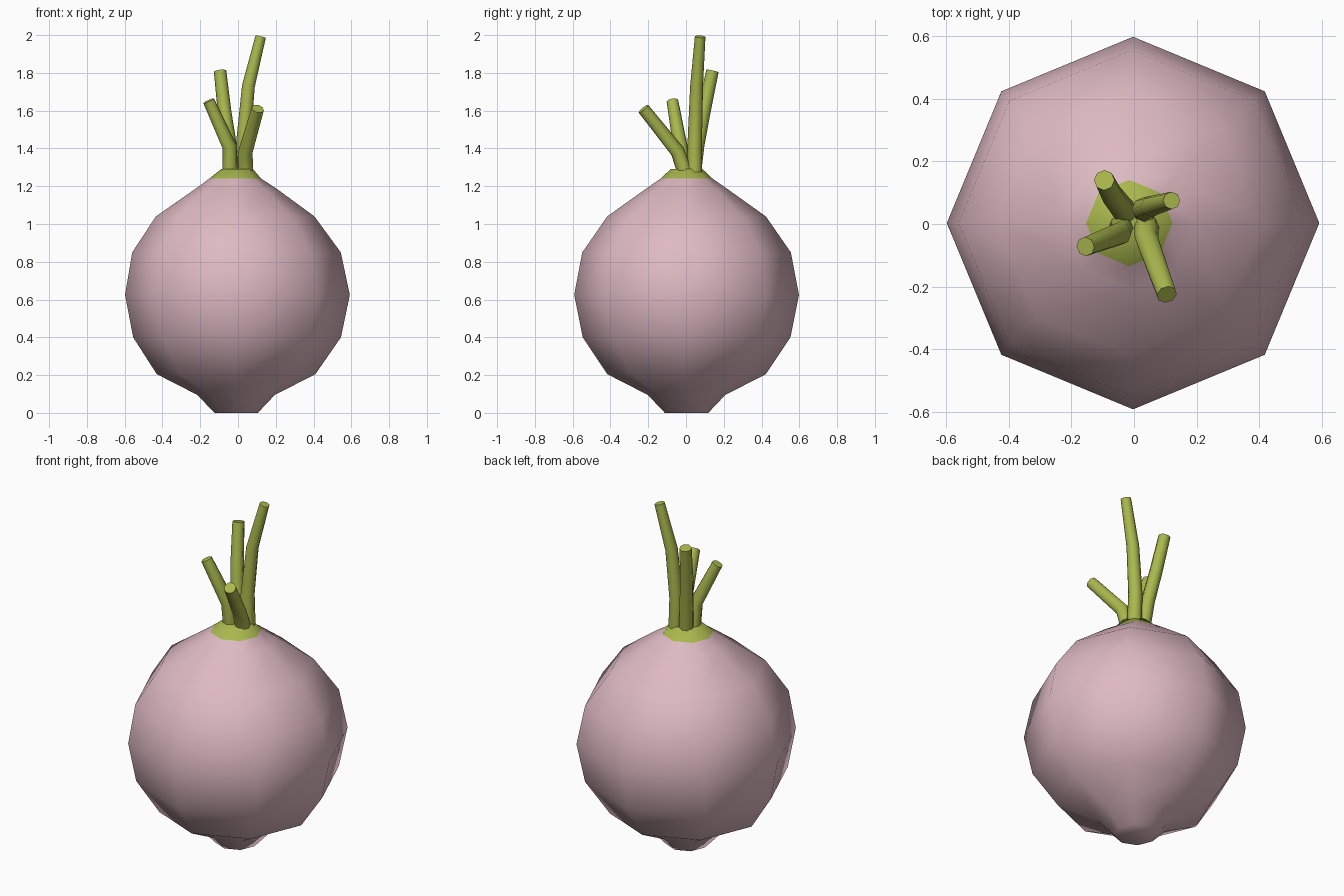
import bpy, bmesh, math
from mathutils import Vector

if "Cube" in bpy.data.objects:
    bpy.data.objects.remove(bpy.data.objects["Cube"])


def material(name, color):
    m = bpy.data.materials.new(name)
    m.diffuse_color = (*color, 1)
    m.use_nodes = True
    m.node_tree.nodes["Principled BSDF"].inputs["Base Color"].default_value = m.diffuse_color
    return m


pink = material("pale_pink_skin", (0.73, 0.49, 0.54))
green = material("leaf_green", (0.40, 0.48, 0.075))


def loft(name, rings, mats, rule=None, angle=60):
    """Skin a list of equal-length vertex rings and cap both ends."""
    bm = bmesh.new()
    loops = [[bm.verts.new(p) for p in ring] for ring in rings]
    n = len(loops[0])
    for a, b in zip(loops, loops[1:]):
        for i in range(n):
            j = (i + 1) % n
            bm.faces.new((a[i], a[j], b[j], b[i]))
    bm.faces.new(loops[0][::-1])
    bm.faces.new(loops[-1])
    bmesh.ops.recalc_face_normals(bm, faces=bm.faces)
    if rule:
        for f in bm.faces:
            f.material_index = rule(f)
    me = bpy.data.meshes.new(name)
    bm.to_mesh(me)
    bm.free()
    for m in mats:
        me.materials.append(m)
    ob = bpy.data.objects.new(name, me)
    bpy.context.collection.objects.link(ob)
    bpy.ops.object.select_all(action='DESELECT')
    ob.select_set(True)
    bpy.context.view_layer.objects.active = ob
    bpy.ops.object.shade_smooth_by_angle(angle=math.radians(angle))
    return ob


def tube(name, points, radii, sides=8):
    """Round stalk following a short path."""
    pts = [Vector(p) for p in points]
    rings = []
    for i, p in enumerate(pts):
        t = (pts[min(i + 1, len(pts) - 1)] - pts[max(i - 1, 0)]).normalized()
        u = t.cross(Vector((0, 1, 0))).normalized()
        v = t.cross(u)
        rings.append([p + radii[i] * (u * math.cos(k * math.tau / sides)
                                      + v * math.sin(k * math.tau / sides))
                      for k in range(sides)])
    return loft(name, rings, [green])


# bulb: eight-sided lathe, (radius, height, centre x)
profile = [(0.115, 0.0, -0.01), (0.205, 0.095, -0.01), (0.42, 0.205, -0.01),
           (0.55, 0.40, -0.005), (0.595, 0.625, -0.003), (0.552, 0.85, -0.008),
           (0.42, 1.04, -0.015), (0.21, 1.19, -0.01), (0.138, 1.24, -0.015),
           (0.085, 1.29, -0.005)]
rings = [[(cx + r * math.cos(k * math.pi / 4), 0.003 + r * math.sin(k * math.pi / 4), z)
          for k in range(8)] for r, z, cx in profile]
loft("bulb", rings, [pink, green],
     lambda f: 1 if f.calc_center_median().z > 1.24 else 0)

# four cut leaf stalks
tube("tall_stalk", [(0.035, 0.045, 1.27), (0.03, 0.047, 1.45),
                    (0.055, 0.056, 1.73), (0.12, 0.075, 1.992)],
     [0.04, 0.038, 0.034, 0.028])
tube("back_stalk", [(-0.03, 0.04, 1.27), (-0.045, 0.06, 1.42),
                    (-0.072, 0.095, 1.6), (-0.095, 0.14, 1.81)],
     [0.04, 0.038, 0.036, 0.033])
tube("left_stalk", [(-0.042, -0.01, 1.27), (-0.045, -0.03, 1.41),
                    (-0.155, -0.072, 1.652)],
     [0.04, 0.038, 0.031])
tube("front_stalk", [(0.04, -0.005, 1.27), (0.04, -0.045, 1.385),
                     (0.105, -0.225, 1.61)],
     [0.04, 0.038, 0.033])
